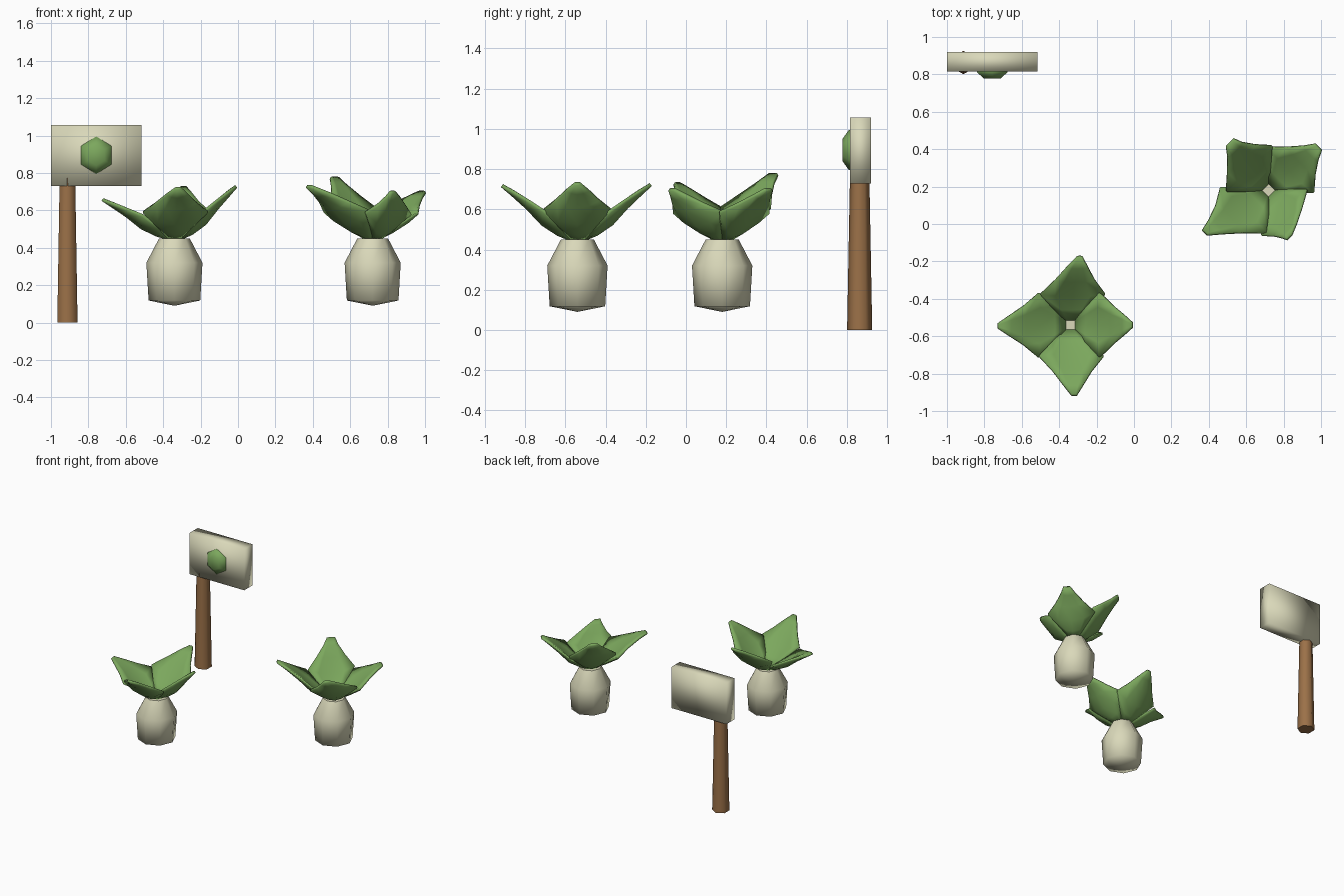
import bpy, bmesh, math
from mathutils import Vector

if "Cube" in bpy.data.objects:
    bpy.data.objects.remove(bpy.data.objects["Cube"])


def material(name, rgb):
    m = bpy.data.materials.new(name)
    m.diffuse_color = (*rgb, 1)
    m.use_nodes = True
    m.node_tree.nodes["Principled BSDF"].inputs["Base Color"].default_value = m.diffuse_color
    return m


CREAM = material("cream", (0.70, 0.69, 0.49))
GREEN = material("leaf green", (0.20, 0.39, 0.11))
BROWN = material("wood brown", (0.33, 0.165, 0.065))


def finish(name, bm, mat):
    bmesh.ops.recalc_face_normals(bm, faces=bm.faces)
    me = bpy.data.meshes.new(name)
    bm.to_mesh(me)
    bm.free()
    ob = bpy.data.objects.new(name, me)
    bpy.context.collection.objects.link(ob)
    me.materials.append(mat)
    for p in me.polygons:
        p.use_smooth = True
    return ob


def lathe(name, profile, sides, place, mat, phase=0.0, sharp_caps=True):
    """Rings of (radius, height), capped; place maps (u, v, h) to the world."""
    bm = bmesh.new()
    rings = []
    for r, h in profile:
        if r == 0:
            rings.append([bm.verts.new(place(0, 0, h))] * sides)
            continue
        rings.append([bm.verts.new(place(r * math.cos(phase + math.tau * i / sides),
                                         r * math.sin(phase + math.tau * i / sides), h))
                      for i in range(sides)])
    for a, b in zip(rings, rings[1:]):
        for i in range(sides):
            j = (i + 1) % sides
            bm.faces.new(list(dict.fromkeys((a[i], a[j], b[j], b[i]))))
    caps = [bm.faces.new(ring) for ring, (r, h) in
            ((rings[0], profile[0]), (rings[-1], profile[-1])) if r > 0]
    # sharp rims keep the caps flat
    for cap in caps:
        for e in cap.edges:
            e.smooth = not sharp_caps
    return finish(name, bm, mat)


# (distance along leaf, half width, rise fraction of spine, edge lift, half thickness)
STATIONS = [(0.03, 0.03, 0.0, 0.0, 0.010), (0.09, 0.097, 0.12, 0.035, 0.017),
            (0.165, 0.172, 0.32, 0.055, 0.020), (0.24, 0.105, 0.62, 0.025, 0.019),
            (0.31, 0.055, 0.85, 0.008, 0.016), (0.365, 0.014, 1.0, 0.0, 0.009)]
ACROSS = (-1, -0.55, 0, 0.55, 1)


def leaf(name, centre, angle, tip, tip_width):
    """Cupped diamond leaf; tip is an offset from the plant centre (x, y) plus height z."""
    axis = Vector((math.cos(angle), math.sin(angle), 0))
    side = Vector((-axis.y, axis.x, 0))
    normal = Vector((-0.6 * axis.x, -0.6 * axis.y, 0.8))
    flat = Vector((tip[0], tip[1], 0))
    length, skew = flat.dot(axis), flat.dot(side)
    bm = bmesh.new()
    rings = []
    for r, w, f, lift, thick in STATIONS:
        t = r / 0.365
        along = r + (length - 0.365) * t * t
        width = max(w, tip_width * t ** 3)
        ring = []
        for sign, order in ((1, ACROSS), (-1, ACROSS[::-1])):
            for s in order:
                p = axis * along + side * (skew * t ** 1.7 + width * s)
                p.z = 0.45 + (tip[2] - 0.457) * f + lift * s * s
                p += normal * sign * (0.008 + (thick - 0.008) * (1 - s * s))
                ring.append(bm.verts.new(Vector((*centre, 0)) + p))
        rings.append(ring)
    n = len(rings[0])
    for a, b in zip(rings, rings[1:]):
        for i in range(n):
            j = (i + 1) % n
            bm.faces.new((a[i], a[j], b[j], b[i]))
    bm.faces.new(rings[0])
    bm.faces.new(rings[-1])
    return finish(name, bm, GREEN)


def plant(name, centre, start, tips):
    cx, cy = centre
    # pale root bulb
    lathe(name + "_bulb",
          [(0, 0.09), (0.138, 0.118), (0.15, 0.32), (0.082, 0.45)], 8,
          lambda u, v, h: (cx + u, cy + v, h), CREAM)
    for i, (x, y, z, w) in enumerate(tips):
        leaf(f"{name}_leaf_{i + 1}", centre, start + i * math.pi / 2, (x, y, z), w)


# leaf order: counter-clockwise from the start angle
plant("front_plant", (-0.34, -0.54), 0.0,
      [(0.33, 0.0, 0.735, 0.012), (0.05, 0.365, 0.73, 0.012),
       (-0.385, -0.005, 0.665, 0.012), (0.02, -0.375, 0.725, 0.012)])
plant("back_plant", (0.72, 0.18), math.pi / 4,
      [(0.265, 0.23, 0.705, 0.025), (-0.205, 0.255, 0.78, 0.03),
       (-0.34, -0.225, 0.735, 0.02), (0.11, -0.25, 0.705, 0.02)])

# sign post: tapered hexagon with corners facing front and back
lathe("sign_post", [(0.0625, 0.0), (0.0475, 0.8)], 6,
      lambda u, v, h: (-0.912 + u, 0.8635 + v, h), BROWN, math.pi / 2)

# sign board
bm = bmesh.new()
bmesh.ops.create_cube(bm, size=1)
for v in bm.verts:
    v.co = (-0.758 + v.co.x * 0.484, 0.868 + v.co.y * 0.104, 0.893 + v.co.z * 0.328)
finish("sign_board", bm, CREAM)

# hexagonal boss on the board's front
lathe("sign_boss", [(0.1, 0.825), (0.1, 0.81), (0.055, 0.778)], 6,
      lambda u, v, h: (-0.758 + u * 0.93, h, 0.895 + v), GREEN, math.pi / 2, False)
